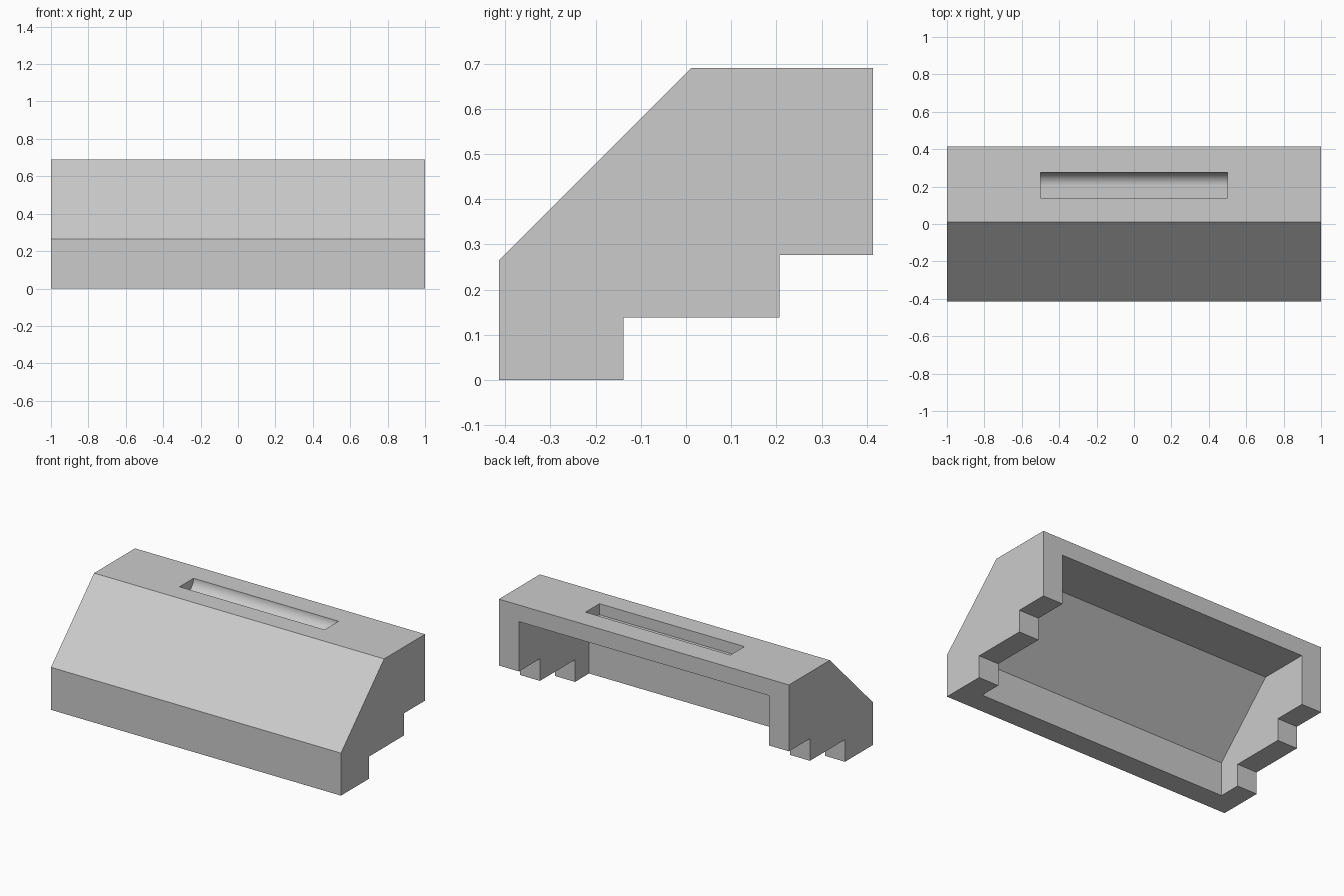
import bpy
import bmesh
from math import sin, cos, pi

if "Cube" in bpy.data.objects:
    bpy.data.objects.remove(bpy.data.objects["Cube"], do_unlink=True)

U = 0.069            # module: every step and wall is a multiple of it
HALF_DEPTH = 6 * U
HEIGHT = 10 * U

grey = bpy.data.materials.new("light grey")
grey.use_nodes = True
grey.diffuse_color = (0.6, 0.6, 0.6, 1)
grey.node_tree.nodes["Principled BSDF"].inputs["Base Color"].default_value = grey.diffuse_color


def prism(name, profile, half_width):
    """Extrude a (y, z) profile along x, centred on x = 0."""
    bm = bmesh.new()
    face = bm.faces.new([bm.verts.new((-half_width, y, z)) for y, z in profile])
    new = bmesh.ops.extrude_face_region(bm, geom=[face])["geom"]
    verts = [v for v in new if isinstance(v, bmesh.types.BMVert)]
    bmesh.ops.translate(bm, verts=verts, vec=(2 * half_width, 0, 0))
    bmesh.ops.recalc_face_normals(bm, faces=bm.faces)
    mesh = bpy.data.meshes.new(name)
    bm.to_mesh(mesh)
    bm.free()
    mesh.materials.append(grey)
    obj = bpy.data.objects.new(name, mesh)
    bpy.context.collection.objects.link(obj)
    return obj


def carve(body, cutter):
    """Subtract the cutter from the body and discard it."""
    cutter.hide_render = True
    mod = body.modifiers.new("carve", "BOOLEAN")
    mod.operation = "DIFFERENCE"
    mod.solver = "EXACT"
    mod.object = cutter
    bpy.context.view_layer.objects.active = body
    bpy.ops.object.modifier_apply(modifier=mod.name)
    bpy.data.objects.remove(cutter, do_unlink=True)


# Housing with sloped front and stepped underside
housing = prism("housing", [
    (-HALF_DEPTH, 0), (-2 * U, 0), (-2 * U, 2 * U), (3 * U, 2 * U),
    (3 * U, 4 * U), (HALF_DEPTH, 4 * U), (HALF_DEPTH, HEIGHT),
    (0.011, HEIGHT), (-HALF_DEPTH, 0.265)], 1)

# Hollow inside, open to the bottom and the back
ceiling = HEIGHT - 1.5 * U
carve(housing, prism("hollow_cutter", [
    (-4 * U, -0.1), (HALF_DEPTH + 0.1, -0.1), (HALF_DEPTH + 0.1, ceiling),
    (0.103, ceiling), (-4 * U, 0.208)], 1 - 2 * U))

# Grip slot in the top: flat floor, upright front wall, rounded back wall
arc = [(3 * U + U * sin(a), HEIGHT - U * cos(a))
       for a in (i * pi / 32 for i in range(17))]
carve(housing, prism("slot_cutter", [
    (2 * U, HEIGHT + 0.05), (2 * U, HEIGHT - U), *arc, (4 * U, HEIGHT + 0.05)], 0.5))

bpy.ops.object.select_all(action="DESELECT")
housing.select_set(True)
bpy.context.view_layer.objects.active = housing
bpy.ops.object.shade_smooth_by_angle()
